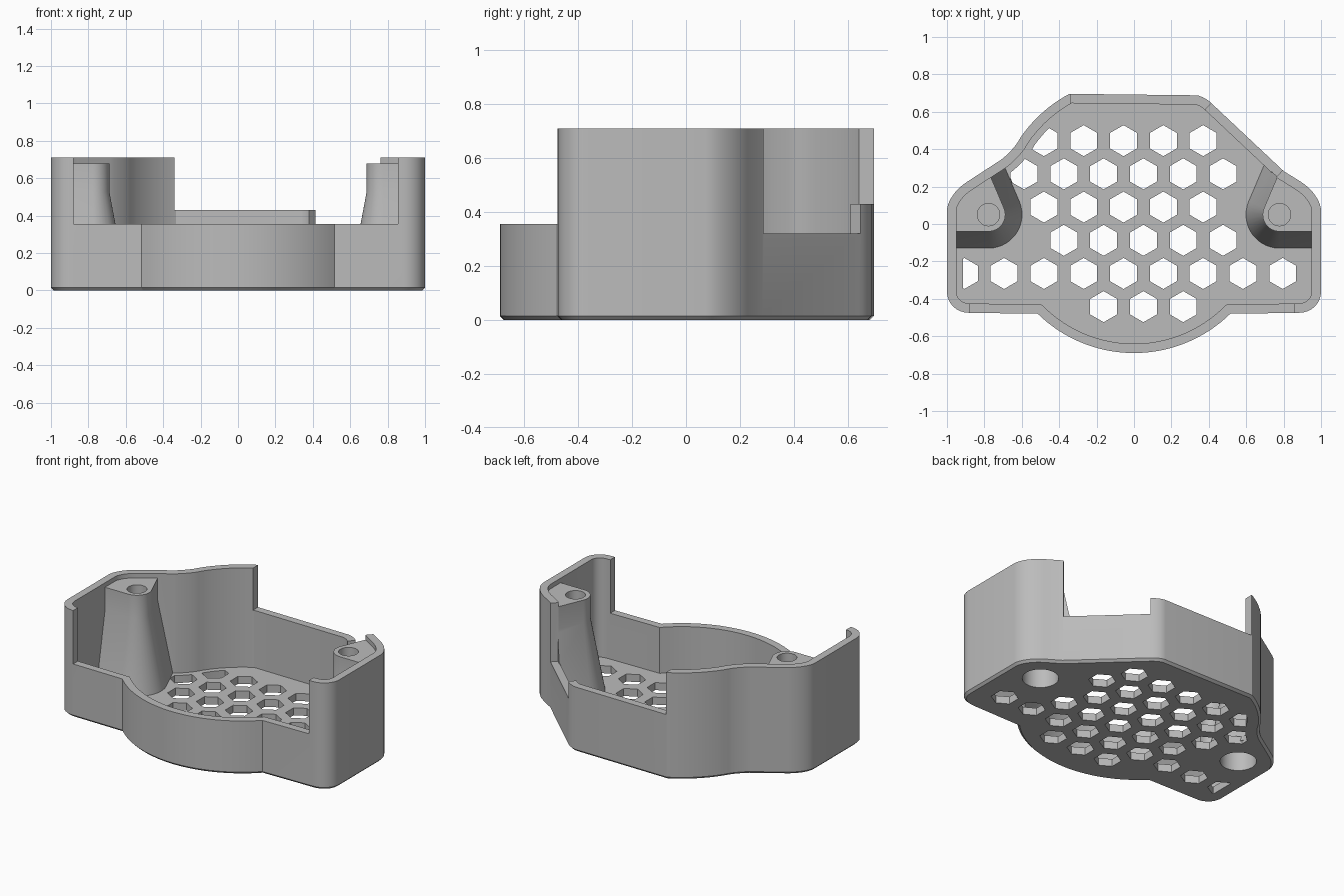
import bpy, bmesh, math
from mathutils import Vector

if "Cube" in bpy.data.objects:
    bpy.data.objects.remove(bpy.data.objects["Cube"])

WALL, FLOOR, TOP = 0.05, 0.05, 0.71
RING_C, RING_R = Vector((0, 0.046)), 0.736

plastic = bpy.data.materials.new("grey plastic")
plastic.use_nodes = True
GREY = (0.5, 0.5, 0.5, 1)
plastic.diffuse_color = GREY
plastic.node_tree.nodes["Principled BSDF"].inputs["Base Color"].default_value = GREY


def arc(c, r, a0, a1, n):
    angles = [math.radians(a0 + (a1 - a0) * i / n) for i in range(n + 1)]
    return [Vector((c[0] + r * math.cos(a), c[1] + r * math.sin(a))) for a in angles]


def circle(c, r, n=32):
    return arc(c, r, 0, 360, n)[:-1]


def corner(p, q, s, n=8, w=0.75):
    """Rounded corner from p to s, pulled towards q."""
    p, q, s = Vector(p), Vector(q), Vector(s)
    out = []
    for i in range(n + 1):
        t = i / n
        a, b, c = (1 - t) ** 2, 2 * w * t * (1 - t), t * t
        out.append((p * a + q * b + s * c) / (a + b + c))
    return out


def inset(pts, d):
    """Move a counter-clockwise outline inwards by d with mitred corners."""
    out = []
    for i, p in enumerate(pts):
        e0 = (p - pts[i - 1]).normalized()
        e1 = (pts[(i + 1) % len(pts)] - p).normalized()
        n0, n1 = Vector((-e0.y, e0.x)), Vector((-e1.y, e1.x))
        out.append(p + (n0 + n1) * d / (1 + n0.dot(n1)))
    return out


def solid(name, lofts):
    """Closed mesh from lofts; each loft is a list of (outline, z)."""
    bm = bmesh.new()
    for loft in lofts:
        rings = [[bm.verts.new((p[0], p[1], z)) for p in pts] for pts, z in loft]
        bm.faces.new(rings[0][::-1])
        bm.faces.new(rings[-1])
        for lo, hi in zip(rings, rings[1:]):
            for i in range(len(lo)):
                bm.faces.new((lo[i - 1], lo[i], hi[i], hi[i - 1]))
    bmesh.ops.recalc_face_normals(bm, faces=bm.faces)
    mesh = bpy.data.meshes.new(name)
    bm.to_mesh(mesh)
    bm.free()
    mesh.materials.append(plastic)
    obj = bpy.data.objects.new(name, mesh)
    bpy.context.collection.objects.link(obj)
    return obj


def prism(name, pts, z0, z1):
    return solid(name, [[(pts, z0), (pts, z1)]])


def box_outline(x0, x1, y0, y1):
    return [Vector(p) for p in ((x0, y0), (x1, y0), (x1, y1), (x0, y1))]


def combine(obj, tool, operation):
    mod = obj.modifiers.new(operation.lower(), "BOOLEAN")
    mod.operation, mod.object, mod.solver = operation, tool, "EXACT"
    bpy.context.view_layer.objects.active = obj
    bpy.ops.object.modifier_apply(modifier=mod.name)
    bpy.data.objects.remove(tool)


# Plan outline, counter-clockwise from the front bulge
outline = (
    arc(RING_C, RING_R, -134.4, -45.6, 32)
    + corner((0.88, -0.475), (1, -0.475), (1, -0.36))
    + corner((1, 0.07), (1, 0.16), (0.89, 0.227))
    + [Vector((0.8, 0.283))]
    + corner((0.42, 0.64), (0.375, 0.688), (0.33, 0.688), 5)
    + arc(RING_C, RING_R, 118, 145, 10)
    + corner((-0.62, 0.44), (-0.65, 0.39), (-0.71, 0.344))
    + corner((-0.89, 0.227), (-1, 0.16), (-1, 0.07))
    + corner((-1, -0.36), (-1, -0.475), (-0.88, -0.475))
)

# Tray with a chamfered foot
tray = solid("tray", [[(inset(outline, 0.015), 0), (outline, 0.015), (outline, TOP)]])
combine(tray, prism("cavity", inset(outline, WALL), FLOOR, 1), "DIFFERENCE")

# Lowered front, back and diagonal walls
combine(tray, prism("front_cut", box_outline(-0.88, 0.855, -0.8, -0.35), 0.355, 1), "DIFFERENCE")
combine(tray, prism("back_cut", box_outline(-0.34, 0.5, 0.53, 0.8), 0.43, 1), "DIFFERENCE")
a, b = Vector((0.795, 0.288)), Vector((0.41, 0.642))
n = Vector((a.y - b.y, b.x - a.x)).normalized() * -1
slot = [a - n * 0.065, a + n * 0.1, b + n * 0.1, b - n * 0.065]
combine(tray, prism("diagonal_cut", slot, 0.32, 1), "DIFFERENCE")

# Honeycomb vents: (row, first, last), odd rows shifted by half a cell
hexes = []
for row, first, last in ((0, -1, 1), (1, -4, 4), (2, -2, 2), (3, -2, 2), (4, -3, 2), (5, -2, 2)):
    for k in range(first, last + 1):
        x = -0.056 + 0.2128 * (k + (0.5 if row % 2 == 0 else 0))
        cell = arc((x, -0.442 + 0.1775 * row), 0.083, 30, 330, 5)
        hexes.append([(cell, -0.1), (cell, 0.1)])
vents = solid("vents", hexes)
combine(vents, prism("vent_limit", inset(outline, 0.085), -0.2, 0.2), "INTERSECT")
combine(tray, vents, "DIFFERENCE")


# Flared screw posts growing out of the side walls
def post_outline(side, r):
    c = Vector((0.778, 0.05))
    nose = arc(c, r, 157, 270, 14)
    lean = Vector((math.cos(math.radians(67)), math.sin(math.radians(67))))
    pts = nose + [nose[-1] + Vector((0.5, 0)), nose[0] + lean * 0.5]
    return pts if side > 0 else [Vector((-p.x, p.y)) for p in reversed(pts)]


for side in (-1, 1):
    post = solid("post", [[(post_outline(side, 0.185), 0.02),
                           (post_outline(side, 0.09), 0.53),
                           (post_outline(side, 0.09), 0.68)]])
    combine(post, prism("post_limit", inset(outline, WALL - 0.005), 0, 1), "INTERSECT")
    combine(tray, post, "UNION")
    centre = (side * 0.778, 0.05)
    combine(tray, prism("screw_hole", circle(centre, 0.06), 0.45, 1), "DIFFERENCE")
    combine(tray, prism("foot_recess", circle(centre, 0.11), -0.1, 0.3), "DIFFERENCE")

# Smooth curves, crisp edges
bpy.ops.object.select_all(action="DESELECT")
tray.select_set(True)
bpy.context.view_layer.objects.active = tray
bpy.ops.object.shade_smooth_by_angle(angle=math.radians(25))
